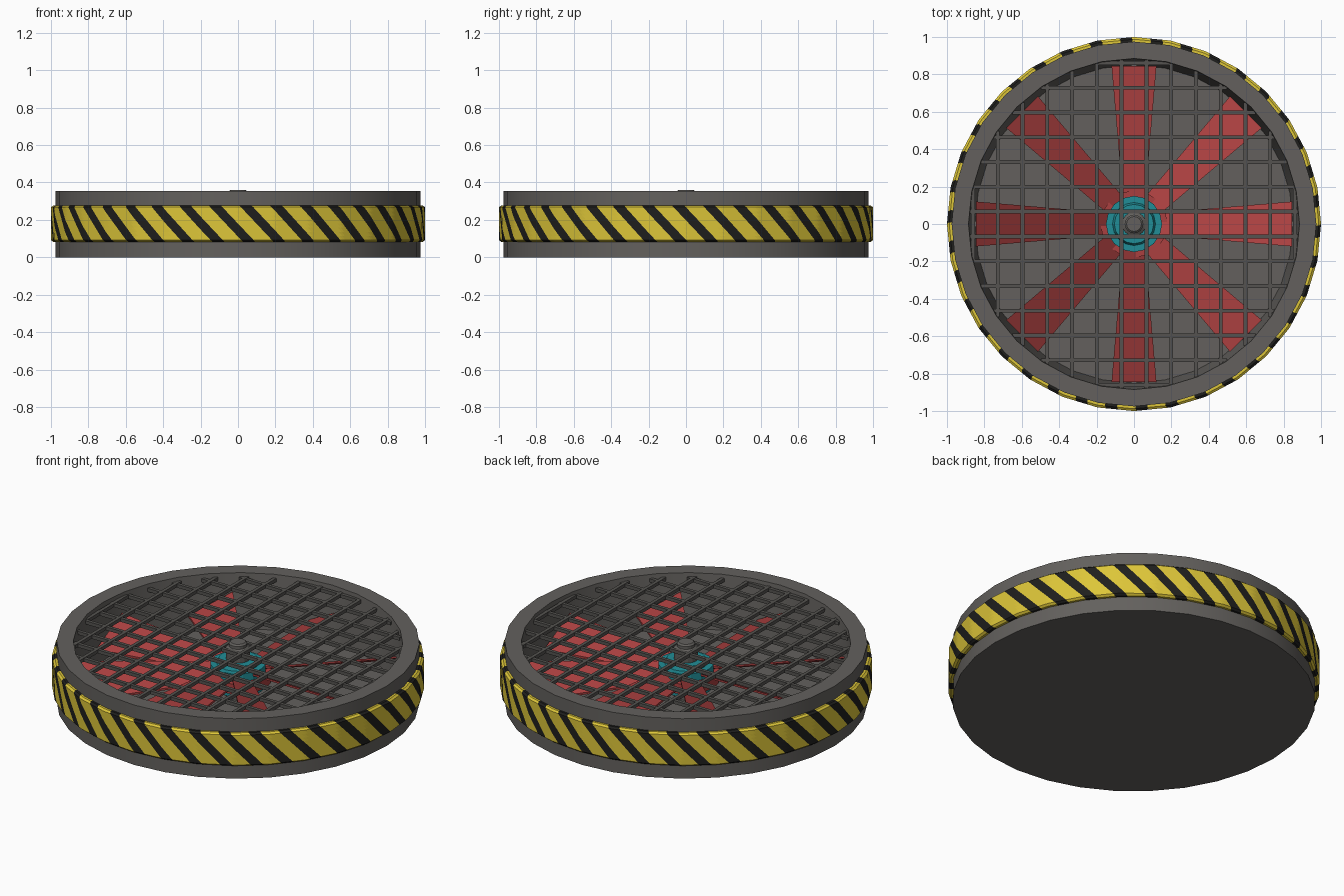
import bpy, bmesh, math

if "Cube" in bpy.data.objects:
    bpy.data.objects.remove(bpy.data.objects["Cube"])

def material(name, rgb):
    m = bpy.data.materials.new(name)
    m.diffuse_color = (*rgb, 1)
    m.use_nodes = True
    m.node_tree.nodes["Principled BSDF"].inputs["Base Color"].default_value = m.diffuse_color
    return m

GREY = material("housing_grey", (0.125, 0.118, 0.11))
DARK = material("grille_grey", (0.09, 0.086, 0.08))
RED = material("blade_red", (0.40, 0.05, 0.05))
CYAN = material("hub_cyan", (0.015, 0.27, 0.31))
YELLOW = material("stripe_yellow", (0.72, 0.56, 0.04))
BLACK = material("stripe_black", (0.013, 0.013, 0.012))

def finish(name, bm, mats, recalc=True, smooth=False):
    if recalc:
        bmesh.ops.recalc_face_normals(bm, faces=bm.faces)
    me = bpy.data.meshes.new(name)
    bm.to_mesh(me)
    bm.free()
    ob = bpy.data.objects.new(name, me)
    bpy.context.collection.objects.link(ob)
    for m in mats:
        me.materials.append(m)
    if smooth:
        bpy.context.view_layer.objects.active = ob
        ob.select_set(True)
        bpy.ops.object.shade_smooth_by_angle(angle=math.radians(30))
        ob.select_set(False)
    return ob

def lathe(name, profile, sides, mat, closed=False, smooth=False):
    """Turn (radius, z) points about z; radius 0 ends become caps."""
    bm = bmesh.new()
    rings = []
    for r, z in profile:
        if r == 0:
            rings.append([bm.verts.new((0, 0, z))] * sides)
        else:
            rings.append([bm.verts.new((r * math.cos(2 * math.pi * i / sides),
                                        r * math.sin(2 * math.pi * i / sides), z))
                          for i in range(sides)])
    pairs = list(zip(rings, rings[1:])) + ([(rings[-1], rings[0])] if closed else [])
    for a, b in pairs:
        for i in range(sides):
            j = (i + 1) % sides
            bm.faces.new(dict.fromkeys((a[i], a[j], b[j], b[i])))
    return finish(name, bm, [mat], smooth=smooth)

SIDES = 32

# Housing: shallow pan with tapered inner wall and closed floor
lathe("housing", [(0, 0), (0.975, 0), (0.975, 0.355), (0.885, 0.355),
                  (0.85, 0.04), (0, 0.04)], SIDES, GREY, smooth=True)

# Hazard band: slanted stripes wrapped on the same polygon
def poly_radius(r, t):
    step = 2 * math.pi / SIDES
    return r * math.cos(step / 2) / math.cos(t % step - step / 2)

bm = bmesh.new()
STRIPES, SUB, SKEW = 38, 10, 0.95
rows = [(0.966, 0.082), (0.988, 0.082), (1.0, 0.092)]
rows += [(1.0, 0.092 + 0.176 * k / 8) for k in range(1, 9)]
rows += [(0.988, 0.277), (0.966, 0.277)]
cols = []
for i in range(STRIPES * SUB):
    col = []
    for r, z in rows:
        t = 2 * math.pi * i / (STRIPES * SUB) - SKEW * (z - 0.18) - math.pi / 2
        q = poly_radius(r, t)
        col.append(bm.verts.new((q * math.cos(t), q * math.sin(t), z)))
    cols.append(col)
for i, a in enumerate(cols):
    b = cols[(i + 1) % len(cols)]
    for k in range(len(rows) - 1):
        f = bm.faces.new((a[k], b[k], b[k + 1], a[k + 1]))
        f.material_index = 0 if i % SUB < 6 else 1
finish("hazard_band", bm, [YELLOW, BLACK], recalc=False)

# Fan blades: pitched thin plates, wider at the tip
bm = bmesh.new()
PITCH, ZC, TH = math.tan(math.radians(27)), 0.19, 0.006
for n in range(8):
    a = n * math.pi / 4
    ca, sa = math.cos(a), math.sin(a)
    layers = []
    for dz in (-TH, TH):
        layers.append([bm.verts.new((x * ca - y * sa, x * sa + y * ca, ZC - y * PITCH + dz))
                       for x, y in ((0.14, -0.06), (0.845, -0.12), (0.845, 0.12), (0.14, 0.06))])
    lo, hi = layers
    bm.faces.new(lo[::-1])
    bm.faces.new(hi)
    for i in range(4):
        j = (i + 1) % 4
        bm.faces.new((lo[i], lo[j], hi[j], hi[i]))
finish("fan_blades", bm, [RED])

# Hub: root collar, cyan stepped ring and axle reaching the grille
lathe("blade_collar", [(0.12, 0.13), (0.18, 0.13), (0.18, 0.19), (0.12, 0.19)], 16, RED, True)
lathe("hub_ring", [(0.06, 0.10), (0.15, 0.10), (0.15, 0.235), (0.115, 0.235),
                   (0.105, 0.26), (0.06, 0.26)], 16, CYAN, True)
lathe("axle", [(0, 0.03), (0.065, 0.03), (0.065, 0.325), (0.05, 0.335),
               (0.05, 0.352), (0.04, 0.36), (0, 0.36)], 16, GREY)

# Grille: crossing bars trimmed to the opening
bm = bmesh.new()
def bar(cx, cy, sx, sy, z):
    vs = bmesh.ops.create_cube(bm, size=1)["verts"]
    for v in vs:
        v.co = (cx + v.co.x * sx, cy + v.co.y * sy, z + v.co.z * 0.02)
for k in range(-7, 7):
    p = (k + 0.5) * 0.1325
    if abs(p) > 0.87:
        continue
    length = 2 * math.sqrt(0.882 ** 2 - p * p)
    bar(p, 0, 0.02, length, 0.325)
    bar(0, p, length, 0.02, 0.323)
finish("grille", bm, [DARK])
